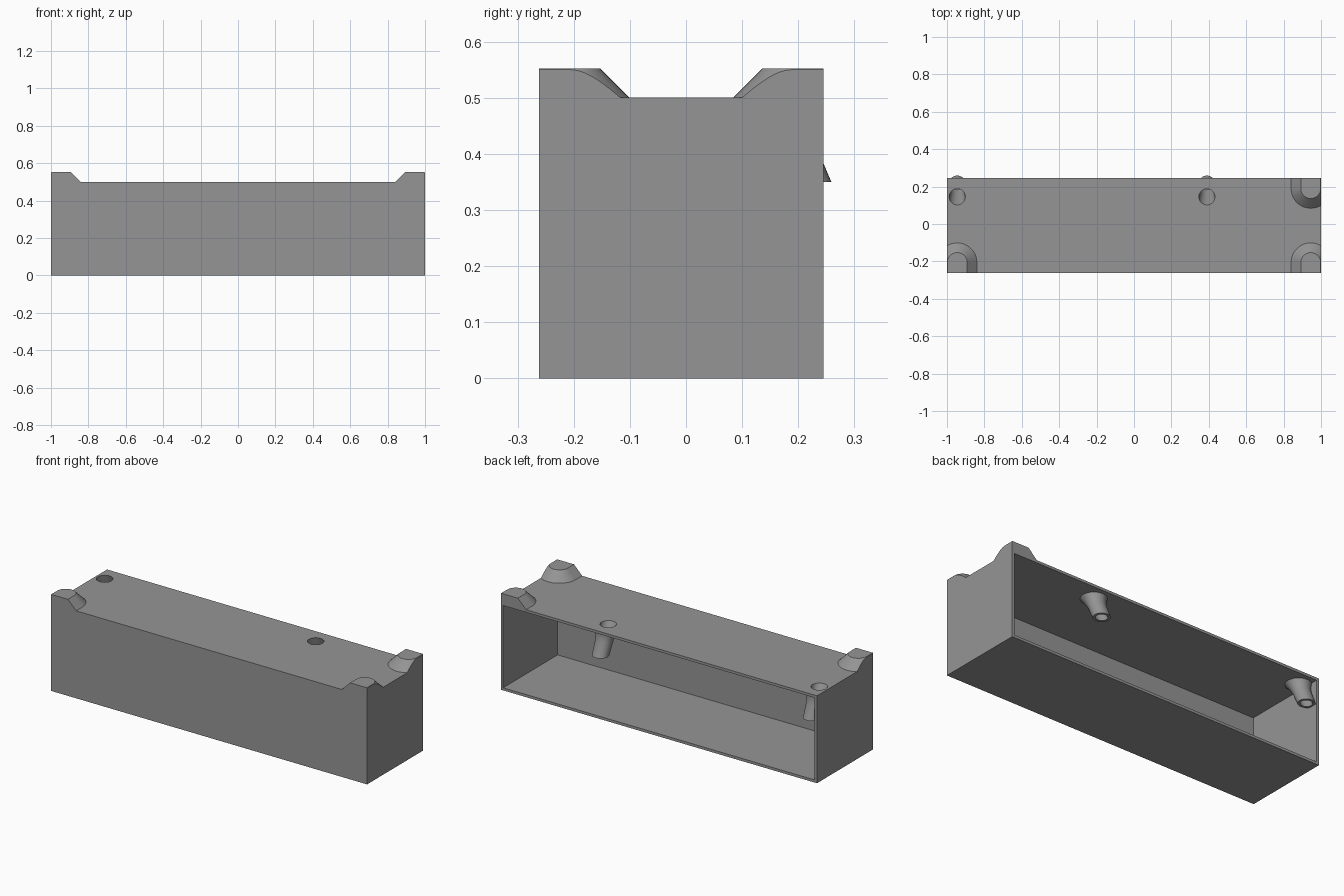
import bpy, bmesh, math
from mathutils import Vector

if "Cube" in bpy.data.objects:
    bpy.data.objects.remove(bpy.data.objects["Cube"])

X, Y0, Y1, H = 1.0, -0.262, 0.245, 0.5   # housing limits
WALL = 0.015
SEG = 40

grey = bpy.data.materials.new("plain_grey")
grey.diffuse_color = (0.3, 0.3, 0.3, 1)
grey.use_nodes = True
grey.node_tree.nodes["Principled BSDF"].inputs["Base Color"].default_value = grey.diffuse_color


def finish(name, bm, smooth=False):
    bmesh.ops.recalc_face_normals(bm, faces=bm.faces[:])
    me = bpy.data.meshes.new(name)
    bm.to_mesh(me)
    bm.free()
    me.materials.append(grey)
    ob = bpy.data.objects.new(name, me)
    bpy.context.collection.objects.link(ob)
    if smooth:
        bpy.ops.object.select_all(action='DESELECT')
        ob.select_set(True)
        bpy.context.view_layer.objects.active = ob
        bpy.ops.object.shade_smooth_by_angle(angle=math.radians(30))
    return ob


def box(name, lo, hi):
    bm = bmesh.new()
    bmesh.ops.create_cube(bm, size=1)
    for v in bm.verts:
        v.co = Vector([(a + b) / 2 + c * (b - a) for a, b, c in zip(lo, hi, v.co)])
    return finish(name, bm)


def loft(bm, rings):
    """Bridge closed rings of equal length."""
    vs = [[bm.verts.new(p) for p in r] for r in rings]
    n = len(vs[0])
    for a, b in zip(vs, vs[1:]):
        for i in range(n):
            j = (i + 1) % n
            bm.faces.new((a[i], a[j], b[j], b[i]))
    return vs


def clip(bm, x, side):
    """Cut away everything beyond x on the given side and cap it."""
    geom = bm.verts[:] + bm.edges[:] + bm.faces[:]
    bmesh.ops.bisect_plane(bm, geom=geom, plane_co=(x, 0, 0),
                           plane_no=(side, 0, 0), clear_outer=True)


def ring(x, z, r):
    """Horizontal circle on the tilted tube axis."""
    y = 0.145 + (0.5 - z) * 0.46
    return [(x + r * math.cos(2 * math.pi * i / SEG),
             y + r * math.sin(2 * math.pi * i / SEG), z) for i in range(SEG)]


def cut(ob, cutter):
    m = ob.modifiers.new("cut", 'BOOLEAN')
    m.operation, m.solver, m.object = 'DIFFERENCE', 'EXACT', cutter
    bpy.ops.object.select_all(action='DESELECT')
    ob.select_set(True)
    bpy.context.view_layer.objects.active = ob
    bpy.ops.object.modifier_apply(modifier=m.name)
    bpy.data.objects.remove(cutter)


# Housing, open at the back
housing = box("housing", (-X, Y0, 0), (X, Y1, H))
cut(housing, box("cavity_cutter", (-X + WALL, Y0 + WALL, WALL),
                 (X - WALL, Y1 + 0.1, H - WALL)))

# Slanted drain tubes with flared tops
for name, x in (("left_tube", -0.945), ("right_tube", 0.39)):
    bm = bmesh.new()
    ends = loft(bm, [ring(x, 0.53, 0.043), ring(x, 0.45, 0.043)])
    for e in (ends[0], ends[-1]):
        bm.faces.new(e)
    cut(housing, finish("hole_cutter", bm))

    bm = bmesh.new()
    profile = [(0.49, 0.072), (0.475, 0.062), (0.455, 0.054), (0.43, 0.048),
               (0.35, 0.045), (0.35, 0.031), (0.43, 0.035), (0.5, 0.043)]
    loft(bm, [ring(x, z, r) for z, r in profile])
    clip(bm, -X + 0.004, -1)
    finish(name, bm, True)


# Corner feet: sloped half-round stubs trimmed flush with the housing sides
def foot(name, sx, sy):
    edge = Y1 if sy > 0 else Y0
    cy = edge - sy * 0.056

    def outline(r, z):
        pts = [(sx * 0.945 + r, edge, z)]
        for i in range(25):
            a = math.pi * i / 24
            pts.append((sx * 0.945 + r * math.cos(a), cy - sy * r * math.sin(a), z))
        return pts + [(sx * 0.945 - r, edge, z)]

    bm = bmesh.new()
    rings = loft(bm, [outline(0.105, H), outline(0.053, 0.552)])
    bm.faces.new(rings[-1])
    clip(bm, sx * X, sx)
    bmesh.ops.holes_fill(bm, edges=[e for e in bm.edges if e.is_boundary
                                    and all(abs(v.co.x - sx * X) < 1e-4 for v in e.verts)])
    # Close the trimmed side from its boundary down to the housing top
    rim = [v for v in bm.verts if abs(v.co.x - sx * X) < 1e-4]
    rim.sort(key=lambda v: v.co.y)
    if len(rim) > 2 and not any(all(v in rim for v in f.verts) for f in bm.faces):
        corner = bm.verts.new((sx * X, edge, H))
        loop = rim if sy < 0 else rim[::-1]
        bm.faces.new([corner] + [v for v in loop if (v.co - corner.co).length > 1e-4])
    finish(name, bm, True)


foot("front_left_foot", -1, -1)
foot("front_right_foot", 1, -1)
foot("back_right_foot", 1, 1)
